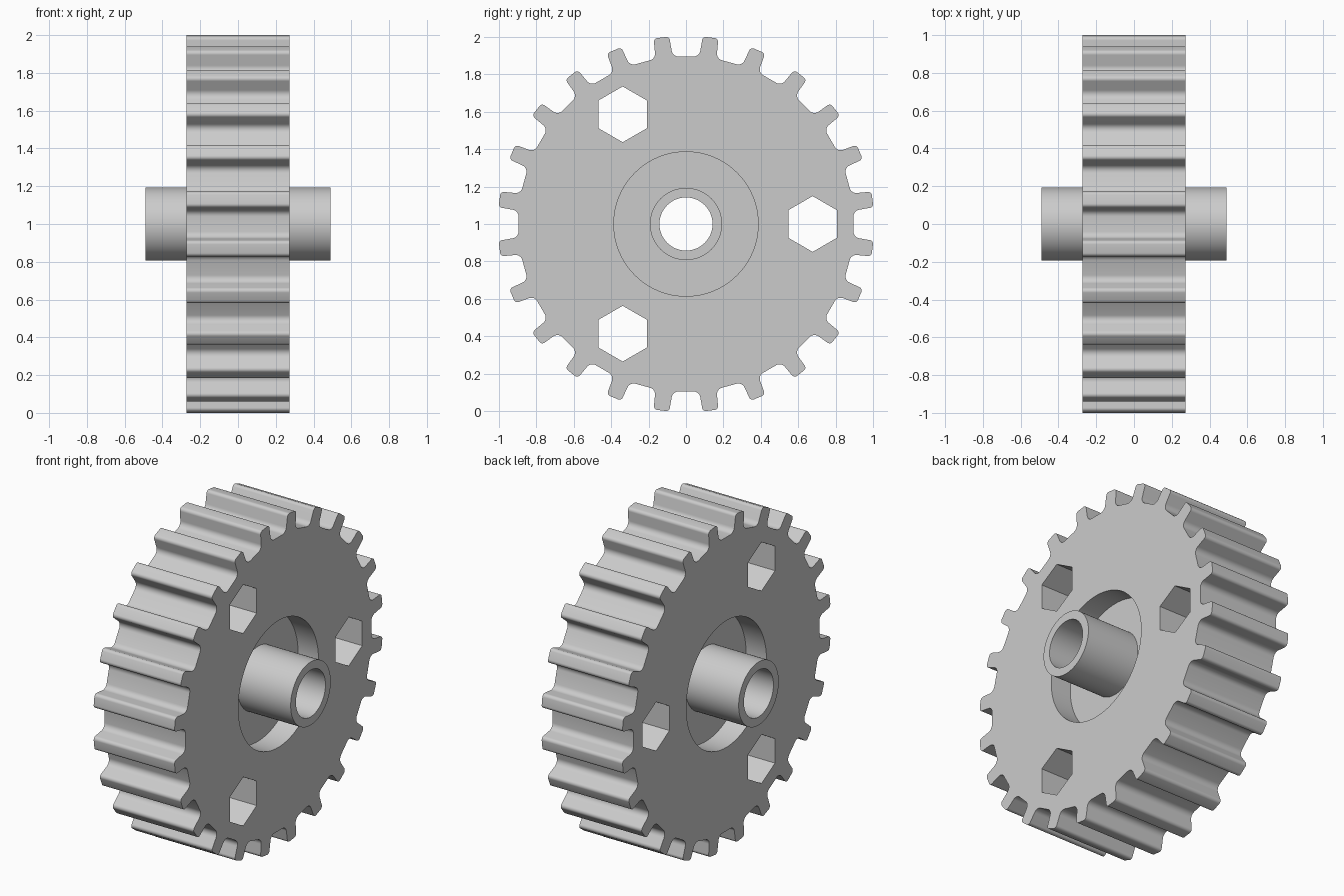
import bpy, bmesh
from math import sin, cos, pi, radians, hypot, atan2
from mathutils import Matrix, Vector

if "Cube" in bpy.data.objects:
    bpy.data.objects.remove(bpy.data.objects["Cube"], do_unlink=True)

TEETH = 24
HALF_WIDTH = 0.2725
HALF_HUB = 0.49
HALF_WEB = 0.135

steel = bpy.data.materials.new("light grey")
steel.use_nodes = True
grey = (0.6, 0.6, 0.6, 1)
steel.diffuse_color = grey
steel.node_tree.nodes["Principled BSDF"].inputs["Base Color"].default_value = grey


def prism(name, outline, x0, x1):
    """Extrude a (y, z) outline along x."""
    bm = bmesh.new()
    face = bm.faces.new([bm.verts.new((x0, y, z)) for y, z in outline])
    new = bmesh.ops.extrude_face_region(bm, geom=[face])["geom"]
    verts = [v for v in new if isinstance(v, bmesh.types.BMVert)]
    bmesh.ops.translate(bm, verts=verts, vec=(x1 - x0, 0, 0))
    bmesh.ops.recalc_face_normals(bm, faces=bm.faces)
    mesh = bpy.data.meshes.new(name)
    bm.to_mesh(mesh)
    bm.free()
    mesh.materials.append(steel)
    obj = bpy.data.objects.new(name, mesh)
    bpy.context.collection.objects.link(obj)
    return obj


def ring(radius, sides, y=0, z=1, start=0):
    angles = [start + 2 * pi * i / sides for i in range(sides)]
    return [(y + radius * cos(a), z + radius * sin(a)) for a in angles]


def arc(cx, cy, r, a0, a1, steps=7):
    angles = [radians(a0 + (a1 - a0) * i / steps) for i in range(steps + 1)]
    return [(cx + r * cos(a), cy + r * sin(a)) for a in angles]


def combine(target, tool, operation):
    mod = target.modifiers.new("combine", "BOOLEAN")
    mod.operation = operation
    mod.solver = "EXACT"
    mod.object = tool
    bpy.context.view_layer.objects.active = target
    bpy.ops.object.modifier_apply(modifier=mod.name)
    bpy.data.objects.remove(tool, do_unlink=True)


# Half a tooth gap: root fillet, flank, rounded tip corner
half_gap = arc(0.04, 0.932, 0.037, -90, -10) + arc(0.106, 0.98, 0.02, 170, 84)
gap = [(-t, r) for t, r in reversed(half_gap)] + half_gap
outline = []
for i in range(TEETH):
    turn = Matrix.Rotation(-2 * pi * i / TEETH, 2)
    for point in gap:
        p = turn @ Vector(point)
        outline.append((p.x, p.y + 1))

# Toothed wheel with three hexagonal openings
wheel = prism("toothed_wheel", outline, -HALF_WIDTH, HALF_WIDTH)
for i in range(3):
    a = 2 * pi * i / 3
    hexagon = ring(0.149, 6, 0.677 * cos(a), 1 + 0.677 * sin(a), pi / 2)
    combine(wheel, prism("hex_cutter", hexagon, -1, 1), "DIFFERENCE")

# Round recess on both sides, leaving a thin web
for side in (-1, 1):
    recess = prism("recess_cutter", ring(0.386, 96), side * HALF_WEB, side * 1)
    combine(wheel, recess, "DIFFERENCE")

# Projecting hub with a through bore
combine(wheel, prism("hub", ring(0.193, 72), -HALF_HUB, HALF_HUB), "UNION")
combine(wheel, prism("bore_cutter", ring(0.142, 72), -1, 1), "DIFFERENCE")

bpy.ops.object.select_all(action="DESELECT")
wheel.select_set(True)
bpy.context.view_layer.objects.active = wheel
bpy.ops.object.shade_smooth_by_angle(angle=radians(30))
